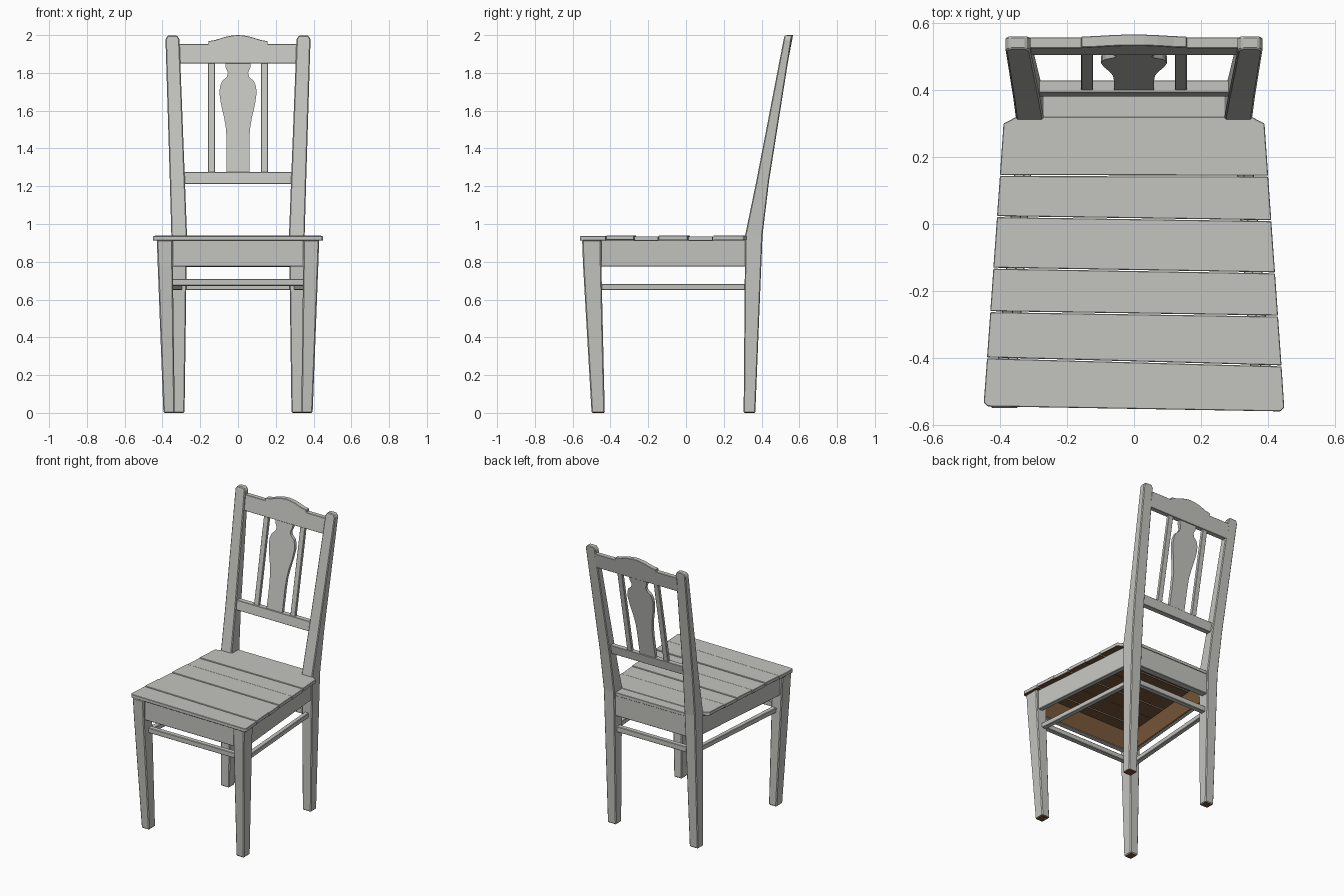
import bpy, bmesh
from mathutils import Vector

if "Cube" in bpy.data.objects:
    bpy.data.objects.remove(bpy.data.objects["Cube"])


def material(name, rgb):
    m = bpy.data.materials.new(name)
    m.diffuse_color = (*rgb, 1)
    m.use_nodes = True
    m.node_tree.nodes["Principled BSDF"].inputs["Base Color"].default_value = m.diffuse_color
    return m


GREY = material("grey paint", (0.55, 0.55, 0.52))
BROWN = material("bare brown wood", (0.19, 0.095, 0.042))


def loft(name, rings, bevel=0.004, brown=None):
    """Skin a stack of rings; faces for which brown(normal, centre) holds are bare wood."""
    bm = bmesh.new()
    loops = [[bm.verts.new(p) for p in ring] for ring in rings]
    n = len(loops[0])
    for a, b in zip(loops, loops[1:]):
        for i in range(n):
            j = (i + 1) % n
            bm.faces.new((a[i], a[j], b[j], b[i]))
    bm.faces.new(loops[0])
    bm.faces.new(loops[-1])
    bmesh.ops.recalc_face_normals(bm, faces=bm.faces)
    for f in bm.faces:
        f.normal_update()
        if brown and brown(f.normal, f.calc_center_median()):
            f.material_index = 1
    me = bpy.data.meshes.new(name)
    bm.to_mesh(me)
    bm.free()
    me.materials.append(GREY)
    me.materials.append(BROWN)
    ob = bpy.data.objects.new(name, me)
    bpy.context.collection.objects.link(ob)
    if bevel:
        mod = ob.modifiers.new("soft edges", 'BEVEL')
        mod.width = bevel
        mod.segments = 1
        mod.limit_method = 'ANGLE'
        mod.angle_limit = 0.6
    return ob


def rect(x0, x1, y0, y1, z, s=1):
    return [(s * x0, y0, z), (s * x1, y0, z), (s * x1, y1, z), (s * x0, y1, z)]


def prism(name, plan, z0, z1, bevel=0.003, brown=None):
    return loft(name, [[(x, y, z) for x, y in plan] for z in (z0, z1)], bevel, brown)


def back_panel(name, outline, offset, thick, bevel=0.002):
    """Upright x/z outline leaned along the slope of the back."""
    def lean(z):
        return 0.395 + (z - 1.27) * 0.19 + offset
    return loft(name, [[(x, lean(z) + d, z) for x, z in outline] for d in (0, thick)], bevel)


def mirrored(half):
    return half + [(-x, z) for x, z in reversed(half) if x > 0]


def under(n, c):
    return n.z < -0.9


def inward(n, c):
    return abs(n.z) < 0.5 and n.dot(Vector((c.x, c.y, 0))) < -0.1


# Legs, back posts, side rails and thin back slats
for s, side in ((-1, "left"), (1, "right")):
    loft("front_leg_" + side, [
        rect(0.335, 0.395, -0.50, -0.43, 0, s),
        rect(0.345, 0.425, -0.545, -0.448, 0.78, s),
        rect(0.345, 0.43, -0.55, -0.448, 0.915, s)], 0.006, under)
    loft("back_post_" + side, [
        rect(0.283, 0.348, 0.305, 0.367, 0, s),
        rect(0.27, 0.353, 0.313, 0.405, 0.94, s),
        rect(0.281, 0.361, 0.373, 0.44, 1.23, s),
        rect(0.310, 0.384, 0.517, 0.559, 1.978, s),
        rect(0.322, 0.372, 0.522, 0.561, 1.998, s)], 0.005, under)
    prism("side_apron_" + side,
          [(s * x, y) for x, y in ((0.412, -0.47), (0.342, 0.34), (0.31, 0.34), (0.38, -0.47))],
          0.775, 0.915, brown=inward)
    prism("side_stretcher_" + side,
          [(s * x, y) for x, y in ((0.385, -0.46), (0.325, 0.34), (0.295, 0.34), (0.35, -0.46))],
          0.65, 0.683)
    back_panel("back_slat_" + side, [(s * x, z) for x, z in
               ((0.122, 1.26), (0.158, 1.26), (0.158, 1.86), (0.122, 1.86))], 0.005, 0.022)

# Front and rear rails
prism("front_apron", [(-0.36, -0.53), (0.36, -0.53), (0.36, -0.49), (-0.36, -0.49)],
      0.775, 0.915, brown=inward)
prism("rear_apron", [(-0.285, 0.345), (0.285, 0.345), (0.285, 0.39), (-0.285, 0.39)],
      0.772, 0.915, brown=inward)
prism("front_stretcher", [(-0.36, -0.495), (0.36, -0.495), (0.36, -0.46), (-0.36, -0.46)],
      0.673, 0.708)
prism("rear_stretcher", [(-0.285, 0.335), (0.285, 0.335), (0.285, 0.37), (-0.285, 0.37)],
      0.65, 0.688)


# Seat planks: slightly skewed cuts across a tapered seat
def half_width(y):
    return 0.411 - 0.0706 * y


cuts = [(-0.545, -0.56), (-0.40, -0.424), (-0.262, -0.275),
        (-0.132, -0.146), (0.022, 0.01), (0.145, 0.143), (0.32, 0.32)]
lift = [0.0, 0.003, -0.001, 0.002, -0.001, 0.002]
g = 0.0015
for i, ((l0, r0), (l1, r1)) in enumerate(zip(cuts, cuts[1:])):
    plan = [(-half_width(l0), l0 + g), (half_width(r0), r0 + g)]
    if i == 0:  # clipped front corners
        plan = [(-0.449, l0 + 0.012), (-0.438, l0), (0.438, r0), (0.449, r0 + 0.012)]
    if i == 5:  # clipped rear corners
        plan += [(0.39, 0.30), (0.352, 0.32), (-0.352, 0.32), (-0.39, 0.30)]
    else:
        plan += [(half_width(r1), r1 - g), (-half_width(l1), l1 - g)]
    prism("seat_plank_%d" % (i + 1), plan, 0.912 + lift[i], 0.936 + lift[i], 0.002, under)
prism("seat_rear_strip", [(-0.28, 0.318), (0.28, 0.318), (0.28, 0.392), (-0.28, 0.392)],
      0.912, 0.935, 0.002, under)

# Back rest: lower rail, crest rail and vase-shaped splat
back_panel("lower_back_rail", [(-0.292, 1.212), (0.292, 1.212), (0.292, 1.275), (-0.292, 1.275)],
           -0.003, 0.036)
back_panel("crest_rail", mirrored([(0, 2.0), (0.03, 1.998), (0.07, 1.99), (0.12, 1.974),
                                   (0.157, 1.968), (0.157, 1.953), (0.318, 1.953),
                                   (0.318, 1.85)]), 0.0, 0.033)
back_panel("back_splat", mirrored([(0.066, 1.86), (0.066, 1.83), (0.053, 1.80), (0.06, 1.778),
                                   (0.085, 1.755), (0.096, 1.725), (0.098, 1.69), (0.09, 1.635),
                                   (0.073, 1.56), (0.063, 1.50), (0.06, 1.42), (0.06, 1.26)]),
           0.005, 0.022, 0)
